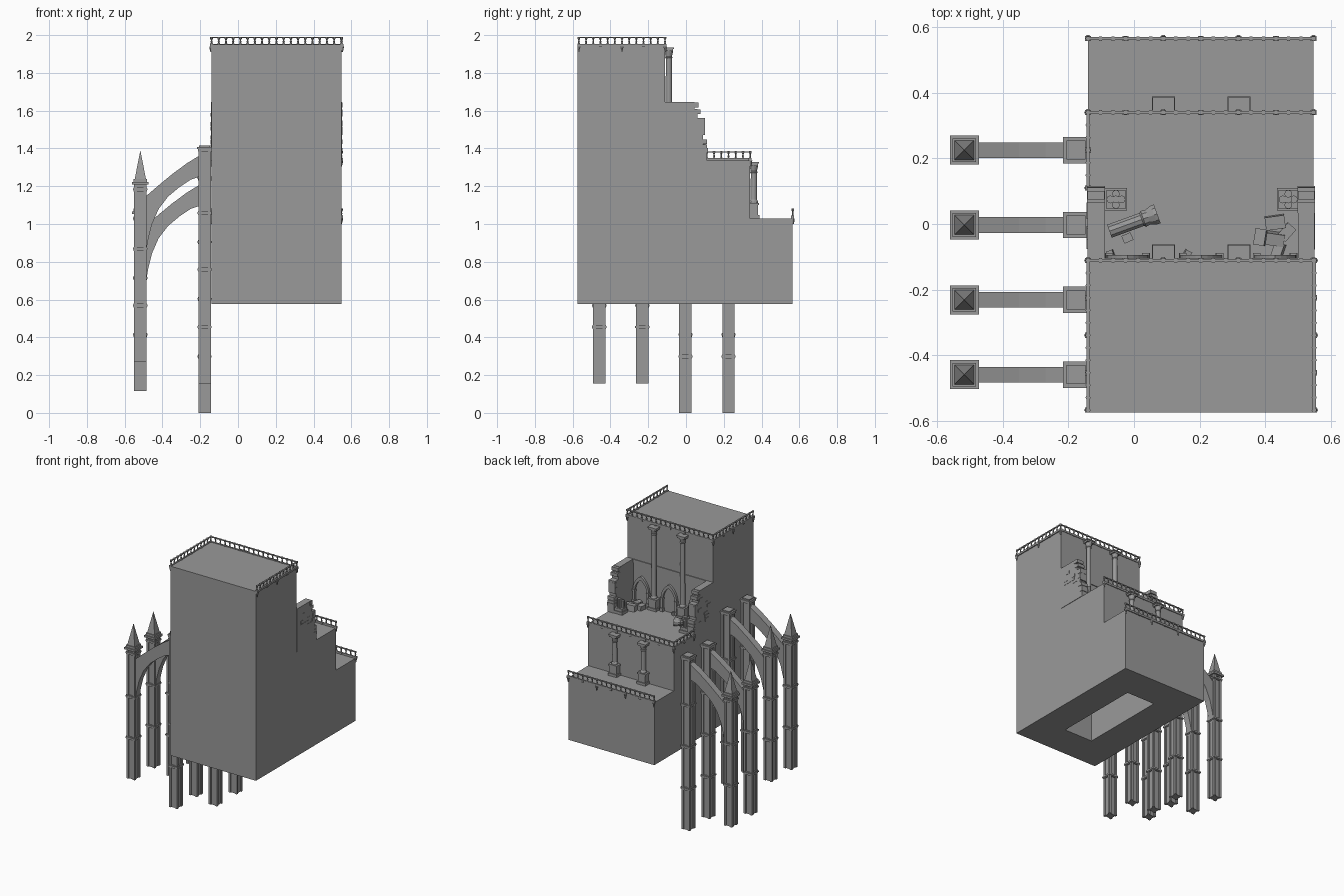
import bpy, bmesh, math, random
from mathutils import Vector, Matrix

if "Cube" in bpy.data.objects:
    bpy.data.objects.remove(bpy.data.objects["Cube"])

random.seed(4)
XL, XR = -0.14, 0.547          # side faces of the stepped block
stone = bpy.data.materials.new("dark_stone")
stone.diffuse_color = (0.32, 0.32, 0.32, 1)
stone.use_nodes = True
stone.node_tree.nodes["Principled BSDF"].inputs["Base Color"].default_value = stone.diffuse_color


def finish(bm, name):
    bmesh.ops.recalc_face_normals(bm, faces=bm.faces)
    me = bpy.data.meshes.new(name)
    bm.to_mesh(me)
    bm.free()
    me.materials.append(stone)
    ob = bpy.data.objects.new(name, me)
    bpy.context.collection.objects.link(ob)
    return ob


def box(bm, x0, x1, y0, y1, z0, z1, rot=None):
    m = Matrix.Translation(((x0 + x1) / 2, (y0 + y1) / 2, (z0 + z1) / 2))
    if rot:
        m = m @ rot
    m = m @ Matrix.Diagonal((x1 - x0, y1 - y0, z1 - z0, 1))
    bmesh.ops.create_cube(bm, size=1, matrix=m)


def cbox(bm, x, y, hx, hy, z0, z1):
    box(bm, x - hx, x + hx, y - hy, y + hy, z0, z1)


def prism(bm, pts, axis, a, b):
    """Extrude a 2D outline along x (points are y,z) or along y (points are x,z)."""
    put = (lambda p, t: (t, p[0], p[1])) if axis == 'x' else (lambda p, t: (p[0], t, p[1]))
    lo = [bm.verts.new(put(p, a)) for p in pts]
    hi = [bm.verts.new(put(p, b)) for p in pts]
    bm.faces.new(lo)
    bm.faces.new(hi[::-1])
    for i in range(len(pts)):
        j = (i + 1) % len(pts)
        bm.faces.new((lo[i], lo[j], hi[j], hi[i]))


def lathe(bm, prof, m, n=8):
    """Revolve (radius, height) points around local z."""
    rings = [[bm.verts.new(m @ Vector((r * math.cos(2 * math.pi * k / n),
              r * math.sin(2 * math.pi * k / n), z))) for k in range(n)] for r, z in prof]
    for a, b in zip(rings, rings[1:]):
        for k in range(n):
            bm.faces.new((a[k], a[(k + 1) % n], b[(k + 1) % n], b[k]))
    bm.faces.new(rings[0][::-1])
    bm.faces.new(rings[-1])


# Stepped main block with a deep opening underneath
bm = bmesh.new()
prism(bm, [(-0.575, 0.577), (0.563, 0.577), (0.563, 1.03), (0.34, 1.03), (0.34, 1.335),
           (-0.11, 1.335), (-0.11, 1.95), (-0.575, 1.95)], 'x', XL, XR)
block = finish(bm, "stepped_block")
bm = bmesh.new()
box(bm, 0.095, 0.325, -0.33, 0.32, 0.5, 0.95)
cutter = finish(bm, "underside_cutter")
cutter.hide_render = True
cutter.hide_viewport = True
mod = block.modifiers.new("opening", 'BOOLEAN')
mod.operation = 'DIFFERENCE'
mod.object = cutter


# Balustrades: base strip, turned balusters, posts, hand rail and a few corbels
def balustrade(name, x0, y0, x1, y1, z, out):
    bm = bmesh.new()
    a, b = Vector((x0, y0, 0)), Vector((x1, y1, 0))
    lx, ly = min(x0, x1), min(y0, y1)
    hx, hy = max(x0, x1), max(y0, y1)
    w = 0.005
    box(bm, lx - w, hx + w, ly - w, hy + w, z - 0.01, z + 0.004)
    box(bm, lx - w, hx + w, ly - w, hy + w, z + 0.034, z + 0.04)
    n = round((b - a).length / 0.038)
    for i in range(n + 1):
        p = a.lerp(b, i / n)
        if i % 3 == 0:
            cbox(bm, p.x, p.y, 0.009, 0.008, z - 0.012, z + 0.004)
        if i % 6 == 0:
            q = p + Vector(out) * 0.003
            lathe(bm, [(0.003, -0.04), (0.007, -0.025), (0.009, -0.01)],
                  Matrix.Translation((q.x, q.y, z)), 6)
        lathe(bm, [(0.008, 0.003), (0.004, 0.009), (0.006, 0.015), (0.003, 0.023), (0.008, 0.032),
                   (0.008, 0.041)], Matrix.Translation((p.x, p.y, z)), 6)
    finish(bm, name)


balustrade("top_rail_back", XL, -0.111, XR, -0.111, 1.95, (0, 1, 0))
balustrade("top_rail_left", XL, -0.567, XL, -0.111, 1.95, (-1, 0, 0))
balustrade("top_rail_right", XR + 0.002, -0.567, XR + 0.002, -0.111, 1.95, (1, 0, 0))
balustrade("middle_rail_back", XL, 0.34, XR, 0.34, 1.345, (0, 1, 0))
balustrade("middle_rail_left", XL, 0.11, XL, 0.34, 1.345, (-1, 0, 0))
balustrade("lower_rail_back", XL, 0.565, XR, 0.565, 1.04, (0, 1, 0))


# Engaged columns on the two rear wall faces
def column(name, x, y, z0, z1):
    bm = bmesh.new()
    h = 0.07
    box(bm, x - 0.035, x + 0.035, y, y + 0.05, z0, z0 + 0.018)
    box(bm, x - 0.029, x + 0.029, y, y + 0.043, z0 + 0.018, z0 + h)
    box(bm, x - 0.034, x + 0.034, y, y + 0.048, z0 + h, z0 + h + 0.012)
    b, t = z0 + h + 0.012, z1 - 0.02
    lathe(bm, [(0.022, b), (0.022, b + 0.008), (0.017, b + 0.018), (0.016, t - 0.04),
               (0.02, t - 0.034), (0.016, t - 0.028), (0.023, t)],
          Matrix.Translation((x, y + 0.021, 0)), 12)
    box(bm, x - 0.03, x + 0.03, y, y + 0.044, t, z1 - 0.008)
    box(bm, x - 0.034, x + 0.034, y, y + 0.048, z1 - 0.008, z1)
    finish(bm, name)


for i, x in enumerate((0.09, 0.32)):
    column("upper_column_%d" % i, x, -0.112, 1.335, 1.935)
    column("lower_column_%d" % i, x, 0.338, 1.03, 1.328)


# Square buttress pier: core, corner strips, ring mouldings
def pier(bm, x, y, z0, z1, rings):
    cbox(bm, x, y, 0.026, 0.026, z0, z1)
    for sx in (-1, 1):
        for sy in (-1, 1):
            cbox(bm, x + sx * 0.025, y + sy * 0.025, 0.008, 0.008, z0, z1)
    for z in rings:
        cbox(bm, x, y, 0.038, 0.038, z - 0.006, z + 0.004)
        cbox(bm, x, y, 0.035, 0.035, z - 0.012, z + 0.009)


# Flying buttresses; the rear pair sits lower than the front pair
arch_under = [(-0.2, 1.252), (-0.25, 1.235), (-0.31, 1.195), (-0.37, 1.145), (-0.42, 1.08),
              (-0.455, 1.0), (-0.475, 0.92), (-0.487, 0.85)]
arch_top = [(-0.49, 1.145), (-0.42, 1.205), (-0.35, 1.263), (-0.27, 1.322), (-0.2, 1.365)]
for i, (y, d) in enumerate(((0.225, -0.155), (-0.003, -0.155), (-0.231, 0), (-0.459, 0))):
    xi, xo = -0.177, -0.517
    bm = bmesh.new()
    pier(bm, xi, y, 0.155 + d, 1.39 + d, [0.455 + d, 0.76 + d, 1.06 + d])
    cbox(bm, xi, y, 0.036, 0.036, 1.385 + d, 1.397 + d)
    cbox(bm, xi, y, 0.04, 0.04, 1.397 + d, 1.407 + d)
    cbox(bm, xi, y, 0.029, 0.029, 1.407 + d, 1.415 + d)
    finish(bm, "inner_pier_%d" % i)

    bm = bmesh.new()
    pier(bm, xo, y, 0.272 + d, 1.2 + d, [0.57 + d, 0.87 + d, 1.185 + d])
    cbox(bm, xo, y, 0.033, 0.033, 1.2 + d, 1.208 + d)
    cbox(bm, xo, y, 0.044, 0.044, 1.208 + d, 1.222 + d)
    cbox(bm, xo, y, 0.036, 0.036, 1.222 + d, 1.238 + d)
    bmesh.ops.create_cone(bm, cap_ends=True, segments=4, radius1=0.042, radius2=0.001, depth=0.149,
                          matrix=Matrix.Translation((xo, y, 1.3125 + d)) @ Matrix.Rotation(math.pi / 4, 4, 'Z'))
    finish(bm, "spired_outer_pier_%d" % i)

    bm = bmesh.new()
    prism(bm, [(px, pz + d) for px, pz in arch_under + arch_top], 'y', y - 0.024, y + 0.024)
    finish(bm, "flying_arch_%d" % i)

# Ruined side walls on the middle terrace, with loose bricks on faces and edges
edge = [(-0.11, 1.335), (0.112, 1.335), (0.112, 1.42), (0.09, 1.42), (0.09, 1.47), (0.1, 1.47),
        (0.1, 1.56), (0.06, 1.56), (0.06, 1.61), (0.045, 1.61), (0.045, 1.645), (-0.11, 1.645)]
for name, x0, x1, xo in (("left", -0.142, -0.09, -0.142), ("right", 0.5, 0.55, 0.549)):
    bm = bmesh.new()
    prism(bm, edge, 'x', x0, x1)
    for y, z in ((0.05, 1.63), (0.085, 1.535), (0.08, 1.5), (0.095, 1.435), (0.1, 1.39), (0.06, 1.595)):
        cbox(bm, (x0 + x1) / 2, y, 0.027, 0.016, z - 0.012, z + 0.012)
    for k in range(9):
        y, z = random.uniform(-0.06, 0.07), 1.41 + 0.024 * random.randint(0, 7)
        cbox(bm, xo, y, 0.003, 0.018, z - 0.01, z + 0.01)
    finish(bm, name + "_ruined_wall")

    # broken clustered pier stump at the free end of the wall
    bm = bmesh.new()
    px = -0.055 if name == "left" else 0.47
    cbox(bm, px, 0.075, 0.034, 0.034, 1.335, 1.355)
    cbox(bm, px, 0.075, 0.029, 0.029, 1.355, 1.375)
    for dx, dy in ((0, 0), (0.017, 0), (-0.017, 0), (0, 0.017), (0, -0.017)):
        lathe(bm, [(0.012, 1.37), (0.012, 1.42 + random.uniform(0, 0.03))],
              Matrix.Translation((px + dx, 0.075 + dy, 0)), 8)
    finish(bm, name + "_pier_stump")


# Blind arcade behind the columns: wall strip plus pointed arch frames
def pointed(cx, w, spring, n=6):
    arc = [(w - 2 * w * (1 - math.cos(t)), spring + 2 * w * math.sin(t))
           for t in (math.pi / 3 * k / n for k in range(n + 1))]
    right = [(w, 1.335)] + arc
    return [(cx + a, z) for a, z in right] + [(cx - a, z) for a, z in right[-2::-1]]


bm = bmesh.new()
box(bm, -0.1, 0.51, -0.112, -0.104, 1.62, 1.645)
for cx in (-0.02, 0.205, 0.43):
    outer, inner = pointed(cx, 0.064, 1.43), pointed(cx, 0.048, 1.43)
    for k in range(len(outer) - 1):
        prism(bm, (outer[k], outer[k + 1], inner[k + 1], inner[k]), 'y', -0.112, -0.094)
    for s in (-1, 1):
        cbox(bm, cx + s * 0.056, -0.1, 0.012, 0.012, 1.335, 1.36)
        cbox(bm, cx + s * 0.056, -0.1, 0.011, 0.011, 1.42, 1.435)
finish(bm, "blind_arcade")

# Fallen column on the left and rubble on the right
bm = bmesh.new()
m = Matrix.Translation((-0.075, -0.022, 1.36)) @ Matrix.Rotation(math.radians(20), 4, 'Z') \
    @ Matrix.Rotation(math.radians(90), 4, 'Y')
lathe(bm, [(0.022, 0), (0.022, 0.105), (0.027, 0.11), (0.025, 0.125), (0.032, 0.145), (0.032, 0.155)], m, 10)
box(bm, -0.035, -0.005, -0.055, -0.03, 1.335, 1.355, Matrix.Rotation(0.4, 4, 'Z'))
finish(bm, "fallen_column")

bm = bmesh.new()
for x, y, s in ((0.43, 0.005, 0.06), (0.465, -0.025, 0.05), (0.385, -0.04, 0.05), (0.43, -0.045, 0.055),
                (0.44, -0.08, 0.045), (-0.07, -0.095, 0.03), (0.16, -0.095, 0.03)):
    rot = Matrix.Rotation(random.uniform(0, 3), 4, 'Z') @ Matrix.Rotation(random.uniform(-0.3, 0.3), 4, 'X')
    box(bm, x - s / 2, x + s / 2, y - s / 3, y + s / 3, 1.33, 1.335 + s * 0.7, rot)
finish(bm, "rubble")
